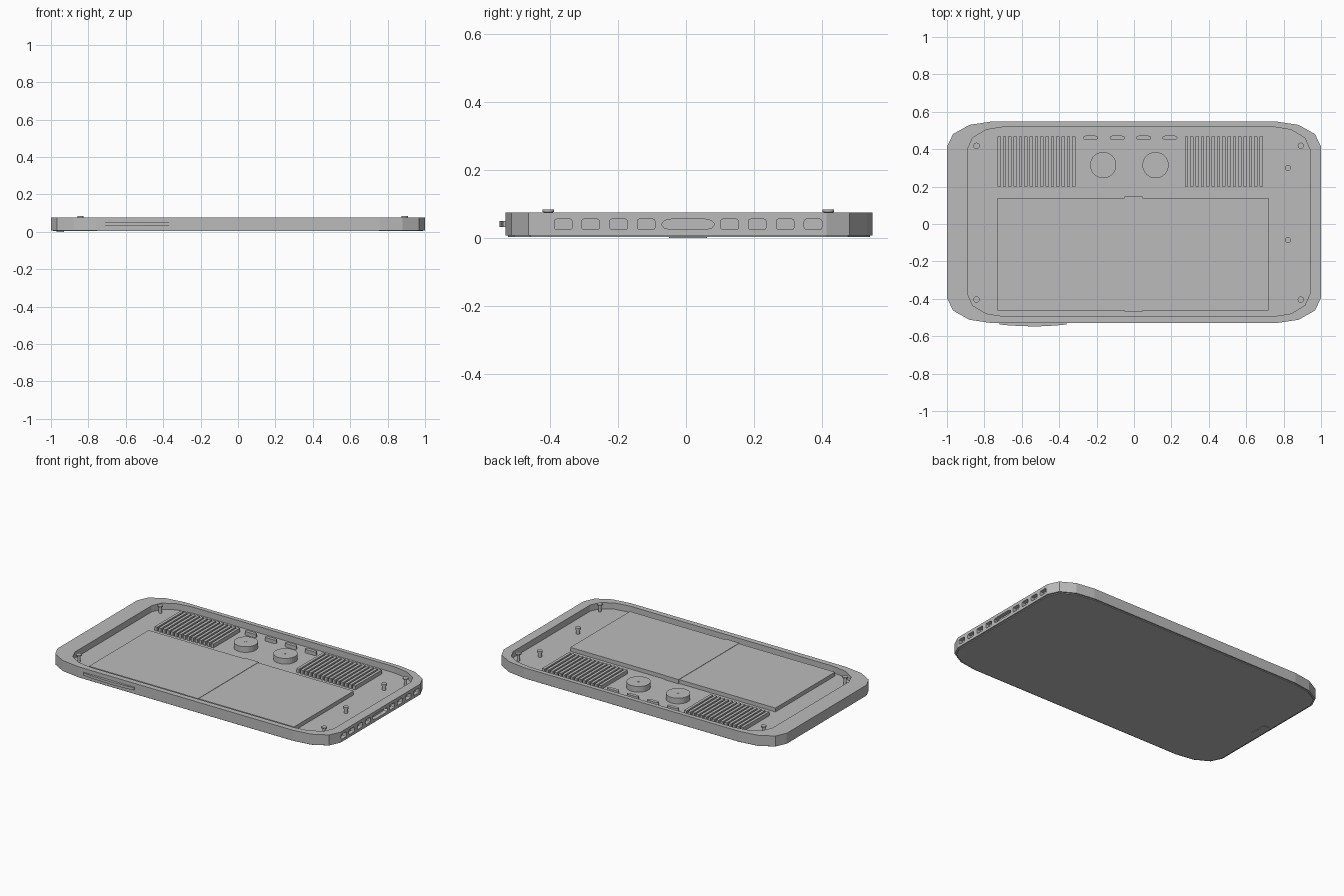
import bpy, bmesh, math

if "Cube" in bpy.data.objects:
    bpy.data.objects.remove(bpy.data.objects["Cube"])

grey = bpy.data.materials.new("plain grey")
grey.diffuse_color = (0.5, 0.5, 0.5, 1)
grey.use_nodes = True
grey.node_tree.nodes["Principled BSDF"].inputs["Base Color"].default_value = grey.diffuse_color


def finish(name, bm):
    bmesh.ops.recalc_face_normals(bm, faces=bm.faces)
    me = bpy.data.meshes.new(name)
    bm.to_mesh(me)
    bm.free()
    ob = bpy.data.objects.new(name, me)
    bpy.context.collection.objects.link(ob)
    me.materials.append(grey)
    return ob


def rounded(x0, x1, y0, y1, rx, ry, seg=3):
    """Outline of a rectangle with elliptical corners."""
    pts = []
    corners = [(x1 - rx, y1 - ry, 0), (x0 + rx, y1 - ry, 90),
               (x0 + rx, y0 + ry, 180), (x1 - rx, y0 + ry, 270)]
    for cx, cy, a in corners:
        for i in range(seg + 1):
            t = math.radians(a + 90 * i / seg)
            pts.append((cx + rx * math.cos(t), cy + ry * math.sin(t)))
    return pts


def loft(name, layers):
    """Skin (outline, z) layers and cap both ends."""
    bm = bmesh.new()
    rings = [[bm.verts.new((x, y, z)) for x, y in pts] for pts, z in layers]
    n = len(rings[0])
    for a, b in zip(rings, rings[1:]):
        for i in range(n):
            j = (i + 1) % n
            bm.faces.new((a[i], a[j], b[j], b[i]))
    bm.faces.new(rings[0])
    bm.faces.new(rings[-1])
    return finish(name, bm)


def prism(name, pts, z0, z1):
    return loft(name, [(pts, z0), (pts, z1)])


def box(name, x0, x1, y0, y1, z0, z1):
    return prism(name, [(x0, y0), (x1, y0), (x1, y1), (x0, y1)], z0, z1)


def circle(x, y, r, n=16):
    return [(x + r * math.cos(2 * math.pi * i / n),
             y + r * math.sin(2 * math.pi * i / n)) for i in range(n)]


FLOOR = 0.035

# Tray shell: outer wall, flat rim, recessed floor
outer = rounded(-1, 1, -0.53, 0.548, 0.24, 0.135)
inner = rounded(-0.89, 0.94, -0.495, 0.52, 0.20, 0.12)
shell = loft("shell", [(outer, 0.008), (outer, 0.075), (inner, 0.075), (inner, FLOOR)])

# Screen plate underneath with a small home bar
prism("screen", rounded(-0.99, 0.99, -0.522, 0.54, 0.235, 0.13), 0.003, 0.01)
box("home_bar", -0.97, -0.93, -0.05, 0.062, 0.0, 0.004)


# Ports cut into the right-hand end
def port_cutter(pts):
    bm = bmesh.new()
    a = [bm.verts.new((0.975, y, z)) for y, z in pts]
    b = [bm.verts.new((1.05, y, z)) for y, z in pts]
    n = len(pts)
    for i in range(n):
        j = (i + 1) % n
        bm.faces.new((a[i], a[j], b[j], b[i]))
    bm.faces.new(a)
    bm.faces.new(b)
    return finish("port_cutter", bm)


cutters = [port_cutter(rounded(y - 0.026, y + 0.026, 0.025, 0.056, 0.007, 0.007, 2))
           for y in (-0.36, -0.28, -0.198, -0.117, 0.128, 0.209, 0.291, 0.373)]
cutters.append(port_cutter(rounded(-0.072, 0.084, 0.025, 0.056, 0.03, 0.0154, 2)))
for c in cutters:
    c.hide_render = True
    m = shell.modifiers.new("port", 'BOOLEAN')
    m.operation, m.object, m.solver = 'DIFFERENCE', c, 'EXACT'
bpy.context.view_layer.objects.active = shell
for m in list(shell.modifiers):
    bpy.ops.object.modifier_apply(modifier=m.name)
for c in cutters:
    bpy.data.objects.remove(c)

# Side button on the front edge
prism("side_button", [(-0.72, -0.525), (-0.72, -0.537), (-0.66, -0.543), (-0.56, -0.547),
                      (-0.50, -0.547), (-0.42, -0.543), (-0.36, -0.537), (-0.36, -0.525)],
      0.033, 0.05)

# Battery with a strap over its middle
box("battery", -0.73, 0.72, -0.462, 0.14, FLOOR - 0.003, 0.060)
box("battery_strap", -0.05, 0.045, -0.468, 0.146, FLOOR - 0.003, 0.062)

# Two banks of cooling fins
for side, x0 in (("left", -0.73), ("right", 0.272)):
    for i in range(15):
        x = x0 + i * 0.0285
        box(f"{side}_fin_{i + 1}", x, x + 0.018, 0.20, 0.468, FLOOR - 0.003, 0.060)

# Round modules with a small centre pip
for x in (-0.165, 0.115):
    prism("round_module", circle(x, 0.315, 0.07, 32), FLOOR - 0.003, 0.071)
    prism("module_pip", circle(x, 0.315, 0.007, 8), 0.07, 0.073)

# Row of rounded chips along the back edge
for x in (-0.232, -0.09, 0.052, 0.192):
    prism("chip", rounded(x - 0.04, x + 0.04, 0.45, 0.472, 0.014, 0.0105), FLOOR - 0.003, 0.058)

# Two standing posts near the ports
for y in (0.30, -0.086):
    prism("post", circle(0.823, y, 0.012), FLOOR - 0.003, 0.07)
    prism("post_cap", circle(0.823, y, 0.016), 0.062, 0.074)

# Corner screws
for x in (-0.842, 0.892):
    for y in (-0.404, 0.418):
        loft("screw", [(circle(x, y, 0.009, 12), FLOOR - 0.003),
                       (circle(x, y, 0.009, 12), 0.074),
                       (circle(x, y, 0.017, 12), 0.077),
                       (circle(x, y, 0.017, 12), 0.084)])
